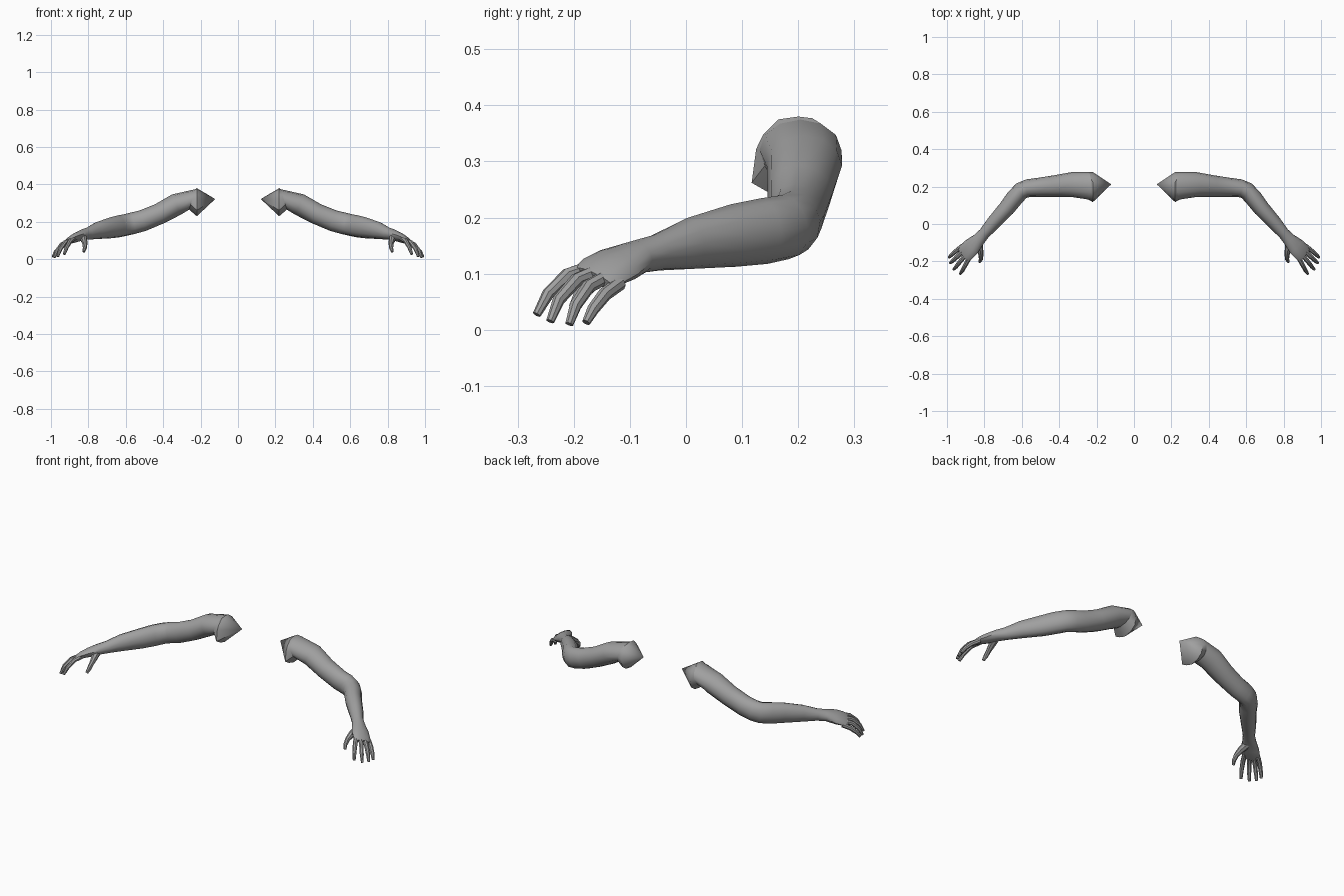
import bpy, bmesh, math
from mathutils import Vector

if "Cube" in bpy.data.objects:
    bpy.data.objects.remove(bpy.data.objects["Cube"])

SIDES = 12
skin = bpy.data.materials.new("matte_grey")
skin.diffuse_color = (0.35, 0.35, 0.35, 1)
skin.use_nodes = True
skin.node_tree.nodes["Principled BSDF"].inputs["Base Color"].default_value = skin.diffuse_color


def ring(center, tangent, w, h, roll=0, sides=SIDES):
    """Elliptical cross-section across the tangent, starting on the outer side."""
    t = tangent.normalized()
    out = Vector((0, 0, 1)).cross(t).normalized()
    up = t.cross(out)
    r = math.radians(roll)
    out, up = out * math.cos(r) - up * math.sin(r), up * math.cos(r) + out * math.sin(r)
    return [center + out * w * math.cos(a) + up * h * math.sin(a)
            for a in (2 * math.pi * i / sides for i in range(sides))]


def path_rings(rows, sides=SIDES, first=None):
    """Rows are (x, y, z, half width, half height, roll)."""
    pts = [Vector(r[:3]) for r in rows]
    result = []
    for i, r in enumerate(rows):
        before = (pts[i] - pts[i - 1]).normalized() if i else Vector()
        after = (pts[i + 1] - pts[i]).normalized() if i < len(pts) - 1 else Vector()
        t = first if first and i == 0 else before + after
        result.append(ring(pts[i], t, r[3], r[4], r[5], sides))
    return result


def loft(name, rings, tip=None, cap_start=True, cap_end=True):
    bm = bmesh.new()
    loops = [[bm.verts.new(p) for p in r] for r in rings]
    n = len(loops[0])
    for a, b in zip(loops, loops[1:]):
        for i in range(n):
            bm.faces.new((a[i], a[(i + 1) % n], b[(i + 1) % n], b[i]))
    if cap_start:
        bm.faces.new(loops[0])
    if tip:
        v = bm.verts.new(tip)
        for i in range(n):
            bm.faces.new((loops[-1][i], loops[-1][(i + 1) % n], v))
    elif cap_end:
        bm.faces.new(loops[-1])
    bmesh.ops.recalc_face_normals(bm, faces=bm.faces)
    mesh = bpy.data.meshes.new(name)
    bm.to_mesh(mesh)
    bm.free()
    mesh.materials.append(skin)
    ob = bpy.data.objects.new(name, mesh)
    bpy.context.collection.objects.link(ob)
    bpy.ops.object.select_all(action='DESELECT')
    ob.select_set(True)
    bpy.context.view_layer.objects.active = ob
    bpy.ops.object.shade_smooth_by_angle(angle=math.radians(40))
    mirror = ob.modifiers.new("other_side", 'MIRROR')
    mirror.use_axis = (True, False, False)
    return ob


# Arm and palm: one continuous tapering tube
arm = path_rings([
    (0.245, 0.204, 0.320, 0.073, 0.057, 0),
    (0.330, 0.211, 0.292, 0.067, 0.059, 0),
    (0.420, 0.203, 0.243, 0.058, 0.056, 0),
    (0.510, 0.196, 0.206, 0.051, 0.057, 0),
    (0.565, 0.192, 0.192, 0.048, 0.058, 0),
    (0.602, 0.178, 0.183, 0.047, 0.058, 0),
    (0.638, 0.140, 0.176, 0.047, 0.059, 0),
    (0.680, 0.085, 0.168, 0.044, 0.056, 0),
    (0.750, 0.008, 0.154, 0.038, 0.046, 0),
    (0.800, -0.050, 0.138, 0.031, 0.033, 5),
    (0.832, -0.085, 0.130, 0.036, 0.029, 12),
    (0.868, -0.122, 0.116, 0.050, 0.025, 20),
    (0.898, -0.150, 0.103, 0.051, 0.018, 22),
    (0.914, -0.166, 0.093, 0.046, 0.011, 22),
], first=Vector((1, 0, 0.3)))
loft("arm", arm, cap_start=False)

# Shoulder end: flared rim that closes to a point
rim = [(.278, .305), (.262, .350), (.225, .377), (.200, .380), (.165, .375), (.137, .347),
       (.125, .322), (.117, .262), (.150, .243), (.190, .230), (.235, .238), (.268, .262)]
loft("shoulder_cap", [arm[0], [Vector((.22, y, z)) for y, z in rim]],
     tip=(0.122, 0.212, 0.322), cap_start=False)

# Fingers: base, two joints and tip
fingers = {
    "index_finger": [(.872, -.165, .113), (.897, -.211, .098), (.916, -.246, .064), (.929, -.266, .027)],
    "middle_finger": [(.892, -.157, .105), (.925, -.195, .089), (.950, -.227, .053), (.964, -.242, .015)],
    "ring_finger": [(.908, -.141, .095), (.944, -.174, .077), (.970, -.197, .043), (.982, -.208, .010)],
    "little_finger": [(.918, -.118, .083), (.952, -.145, .063), (.977, -.166, .036), (.989, -.178, .013)],
}
for name, pts in fingers.items():
    rows = [(*p, r, r, 15) for p, r in zip(pts, (.013, .0125, .011, .0075))]
    loft(name, path_rings(rows, 8))

# Thumb hangs down from the inner edge of the palm
thumb = [(.832, -.090, .122, .020, .022, 0), (.824, -.132, .105, .018, .020, 0),
         (.818, -.168, .083, .013, .014, 0), (.819, -.190, .060, .011, .012, 0),
         (.825, -.202, .040, .007, .008, 0)]
loft("thumb", path_rings(thumb, 8))
